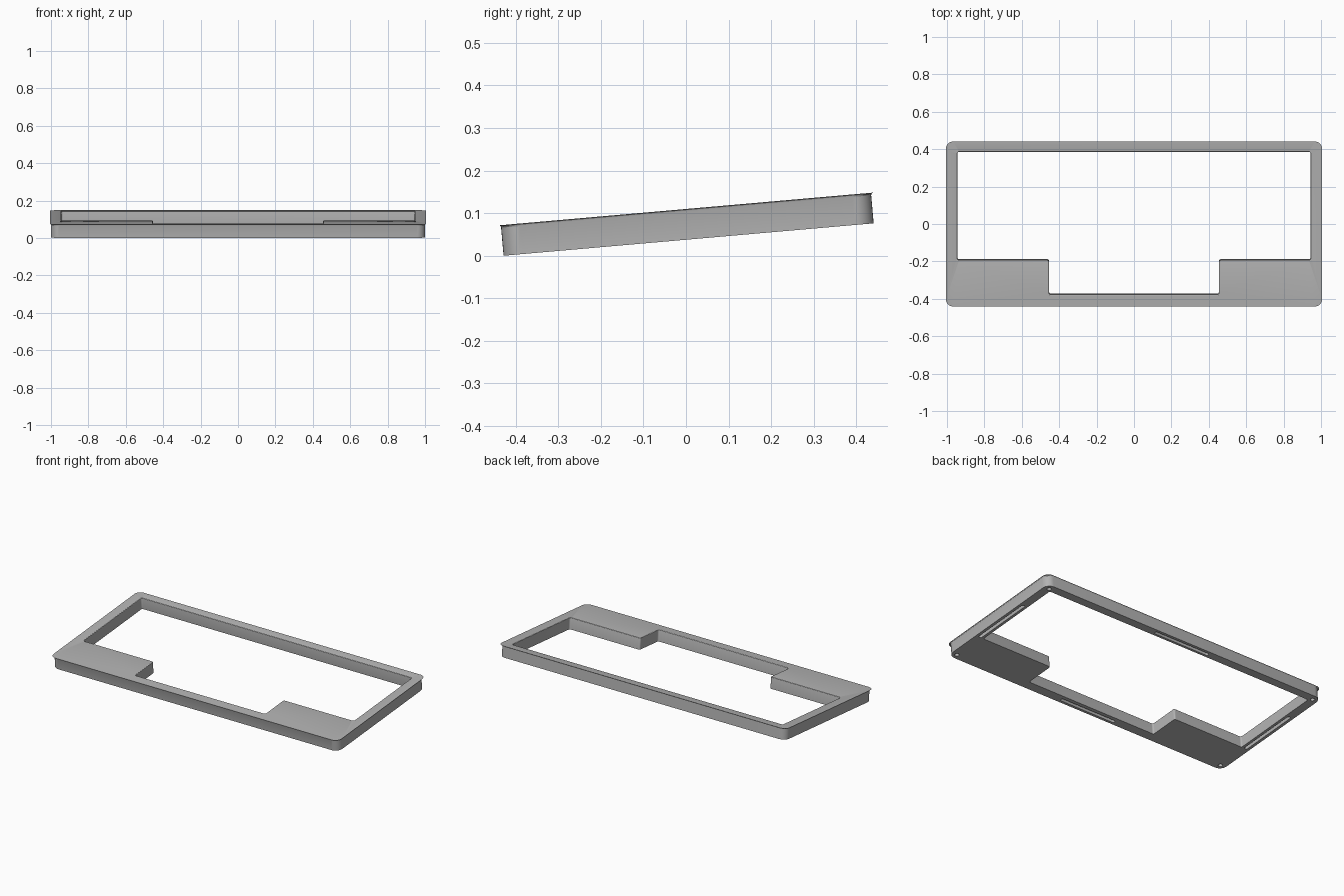
import bpy, bmesh, math
from mathutils import Matrix, Vector

if "Cube" in bpy.data.objects:
    bpy.data.objects.remove(bpy.data.objects["Cube"])

HALF_W, HALF_D, THICK = 1.0, 0.4365, 0.072
TILT = math.radians(5)
FILLET = 0.006


def rounded(pts, r, d=0.0, steps=8):
    """Counter-clockwise outline with rounded corners, moved outwards by d."""
    pts = [Vector((x + math.copysign(d, x), y + math.copysign(d, y))) for x, y in pts]
    out = []
    for i, p in enumerate(pts):
        a = (pts[i - 1] - p).normalized()
        b = (pts[(i + 1) % len(pts)] - p).normalized()
        convex = a.x * b.y - a.y * b.x < 0
        rad = r + d if convex else r - d
        c = p + (a + b) * rad
        for k in range(steps + 1):
            t = math.pi / 2 * k / steps
            out.append(c - b * rad * math.cos(t) - a * rad * math.sin(t))
    return out


def box(cx, cy, hx, hy):
    return [(cx - hx, cy - hy), (cx + hx, cy - hy), (cx + hx, cy + hy), (cx - hx, cy + hy)]


bm = bmesh.new()


def ring(pts, z):
    vs = [bm.verts.new((p[0], p[1], z)) for p in pts]
    es = [bm.edges.new((vs[i - 1], vs[i])) for i in range(len(vs))]
    return vs, es


def skin(rings):
    """Walls between successive rings."""
    for (lo, _), (hi, _) in zip(rings, rings[1:]):
        for i in range(len(lo)):
            bm.faces.new((lo[i - 1], lo[i], hi[i], hi[i - 1]))


# Outer wall and opening, both with a small fillet along the top edge
OUTER = box(0, 0, HALF_W, HALF_D)
OPENING = [(-0.945, -0.194), (-0.455, -0.194), (-0.455, -0.379), (0.455, -0.379),
           (0.455, -0.194), (0.945, -0.194), (0.945, 0.387), (-0.945, 0.387)]


def wall(pts, r, sign, f):
    rings = [ring(rounded(pts, r), 0)]
    for k in range(4):
        t = math.pi / 2 * k / 3
        rings.append(ring(rounded(pts, r, sign * f * (1 - math.cos(t))),
                          THICK - f + f * math.sin(t)))
    skin(rings)
    return rings[0][1], rings[-1][1]


outer_low, outer_top = wall(OUTER, 0.045, -1, FILLET)
inner_low, inner_top = wall(OPENING, 0.01, 1, 0.004)
bottom_edges = outer_low + inner_low


# Recesses in the underside: four foot slots and four corner holes
def recess(pts, depth):
    low, top = ring(pts, 0), ring(pts, depth)
    skin([low, top])
    bm.faces.new(top[0])
    bottom_edges.extend(low[1])


def slot(cx, cy, hx, hy):
    pts = rounded(box(0, 0, hx, hy), 0.0095, steps=4)
    recess([(p.x + cx, p.y + cy) for p in pts], 0.025)


for s in (-1, 1):
    slot(0, s * 0.411, 0.195, 0.01)
    slot(s * 0.972, 0, 0.01, 0.195)
    for q in (-1, 1):
        recess([(s * 0.964 + 0.013 * math.cos(k * math.tau / 20),
                 q * 0.404 + 0.013 * math.sin(k * math.tau / 20)) for k in range(20)], 0.025)

# Flat top and underside
bmesh.ops.triangle_fill(bm, use_beauty=True, edges=outer_top + inner_top, normal=(0, 0, 1))
bmesh.ops.triangle_fill(bm, use_beauty=True, edges=bottom_edges, normal=(0, 0, -1))
bmesh.ops.recalc_face_normals(bm, faces=bm.faces[:])

# Typing tilt, then rest on the ground and centre
bmesh.ops.rotate(bm, verts=bm.verts[:], cent=(0, 0, 0), matrix=Matrix.Rotation(TILT, 3, 'X'))
ys = [v.co.y for v in bm.verts]
low = min(v.co.z for v in bm.verts)
bmesh.ops.translate(bm, verts=bm.verts[:], vec=(0, -(min(ys) + max(ys)) / 2, -low))

mesh = bpy.data.meshes.new("case_frame")
bm.to_mesh(mesh)
bm.free()
frame = bpy.data.objects.new("case_frame", mesh)
bpy.context.collection.objects.link(frame)

grey = bpy.data.materials.new("grey")
grey.diffuse_color = (0.45, 0.45, 0.45, 1)
grey.use_nodes = True
grey.node_tree.nodes["Principled BSDF"].inputs["Base Color"].default_value = grey.diffuse_color
mesh.materials.append(grey)

bpy.context.view_layer.objects.active = frame
frame.select_set(True)
bpy.ops.object.shade_smooth_by_angle(angle=math.radians(15))
